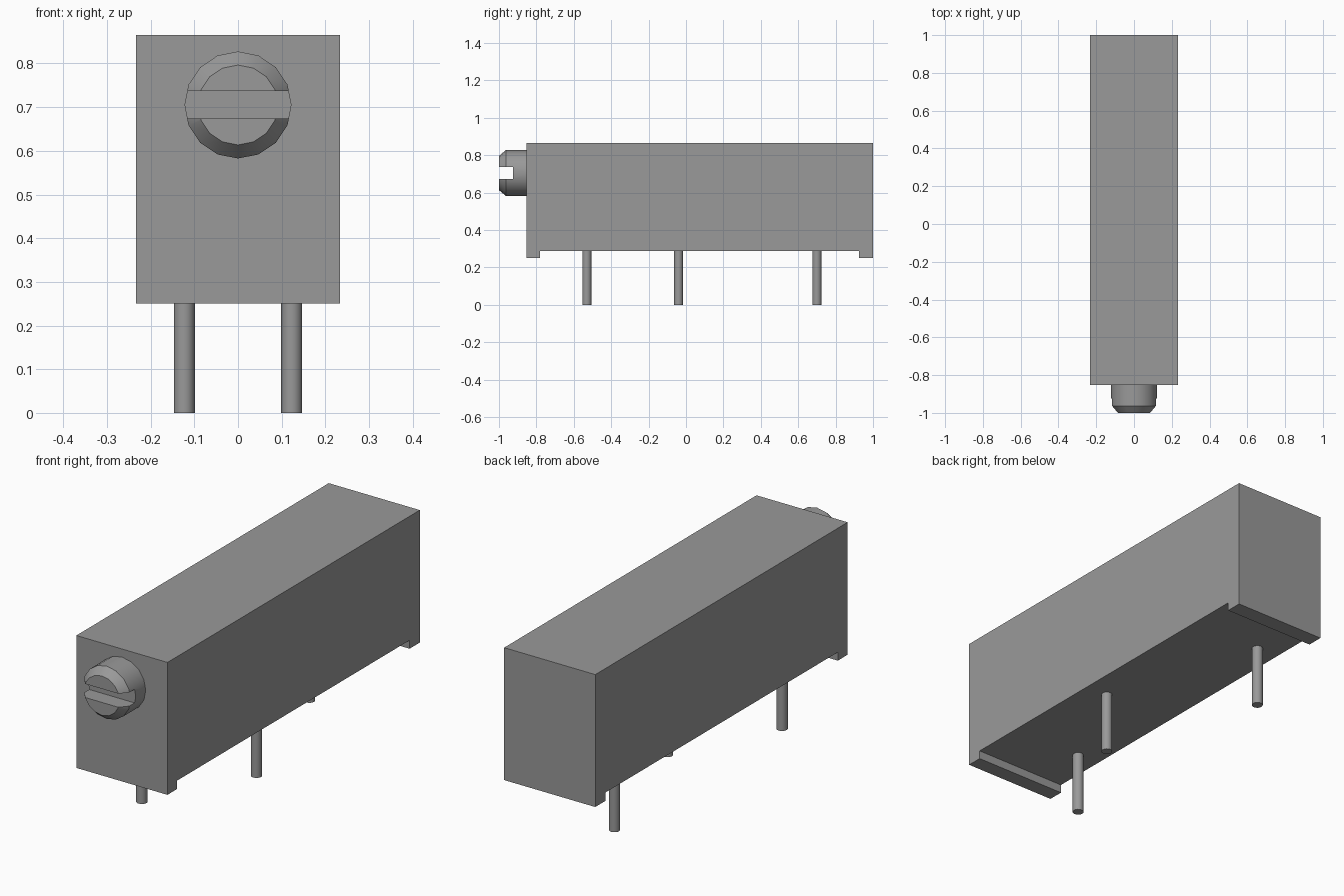
import bpy, bmesh, math
from mathutils import Matrix

cube = bpy.data.objects.get("Cube")
if cube:
    bpy.data.objects.remove(cube, do_unlink=True)

grey = bpy.data.materials.new("plain grey")
grey.use_nodes = True
COLOUR = (0.32, 0.32, 0.32, 1.0)
grey.diffuse_color = COLOUR
grey.node_tree.nodes["Principled BSDF"].inputs["Base Color"].default_value = COLOUR


def make_object(name, bm):
    bmesh.ops.recalc_face_normals(bm, faces=bm.faces)
    mesh = bpy.data.meshes.new(name)
    bm.to_mesh(mesh)
    bm.free()
    mesh.materials.append(grey)
    obj = bpy.data.objects.new(name, mesh)
    bpy.context.collection.objects.link(obj)
    return obj


def smooth(obj):
    bpy.ops.object.select_all(action='DESELECT')
    obj.select_set(True)
    bpy.context.view_layer.objects.active = obj
    bpy.ops.object.shade_smooth_by_angle(angle=math.radians(30))


def lathe(name, rings, sides, matrix):
    """Closed solid from (radius, height) rings around local z."""
    bm = bmesh.new()
    loops = [[bm.verts.new((r * math.cos(2 * math.pi * i / sides),
                            r * math.sin(2 * math.pi * i / sides), h))
              for i in range(sides)] for r, h in rings]
    for a, b in zip(loops, loops[1:]):
        for i in range(sides):
            j = (i + 1) % sides
            bm.faces.new((a[i], a[j], b[j], b[i]))
    bm.faces.new(loops[0])
    bm.faces.new(loops[-1])
    bm.transform(matrix)
    return make_object(name, bm)


# Housing: side profile (y, z) with a foot at each end, extruded across the width
HALF_W = 0.234
profile = [(-0.852, 0.25), (-0.78, 0.25), (-0.78, 0.289), (0.925, 0.289),
           (0.925, 0.25), (1.0, 0.25), (1.0, 0.865), (-0.852, 0.865)]
bm = bmesh.new()
side = bm.faces.new([bm.verts.new((-HALF_W, y, z)) for y, z in profile])
ext = bmesh.ops.extrude_face_region(bm, geom=[side])
moved = [v for v in ext["geom"] if isinstance(v, bmesh.types.BMVert)]
bmesh.ops.translate(bm, verts=moved, vec=(2 * HALF_W, 0, 0))
make_object("housing", bm)

# Adjustment screw: chamfered cylinder pointing to the front
SCREW_Z = 0.705
to_front = Matrix.Translation((0, 0, SCREW_Z)) @ Matrix.Rotation(math.radians(90), 4, 'X')
screw = lathe("adjustment_screw",
              [(0.1225, 0.84), (0.1225, 0.963), (0.0915, 1.0)], 16, to_front)

# Screwdriver slot cut across the screw head
bm = bmesh.new()
bmesh.ops.create_cube(bm, size=1.0)
bm.transform(Matrix.Translation((0, -0.975, SCREW_Z)) @ Matrix.Diagonal((0.4, 0.1, 0.063, 1)))
cutter = make_object("slot_cutter", bm)
cutter.hide_render = True
slot = screw.modifiers.new("slot", 'BOOLEAN')
slot.operation = 'DIFFERENCE'
slot.solver = 'EXACT'
slot.object = cutter
bpy.context.view_layer.objects.active = screw
bpy.ops.object.modifier_apply(modifier=slot.name)
bpy.data.objects.remove(cutter, do_unlink=True)
smooth(screw)

# Three staggered terminal pins
for name, x, y in (("front_pin", -0.123, -0.53),
                   ("middle_pin", 0.123, -0.04),
                   ("rear_pin", -0.123, 0.70)):
    smooth(lathe(name, [(0.024, 0.0), (0.024, 0.3)], 16, Matrix.Translation((x, y, 0))))
